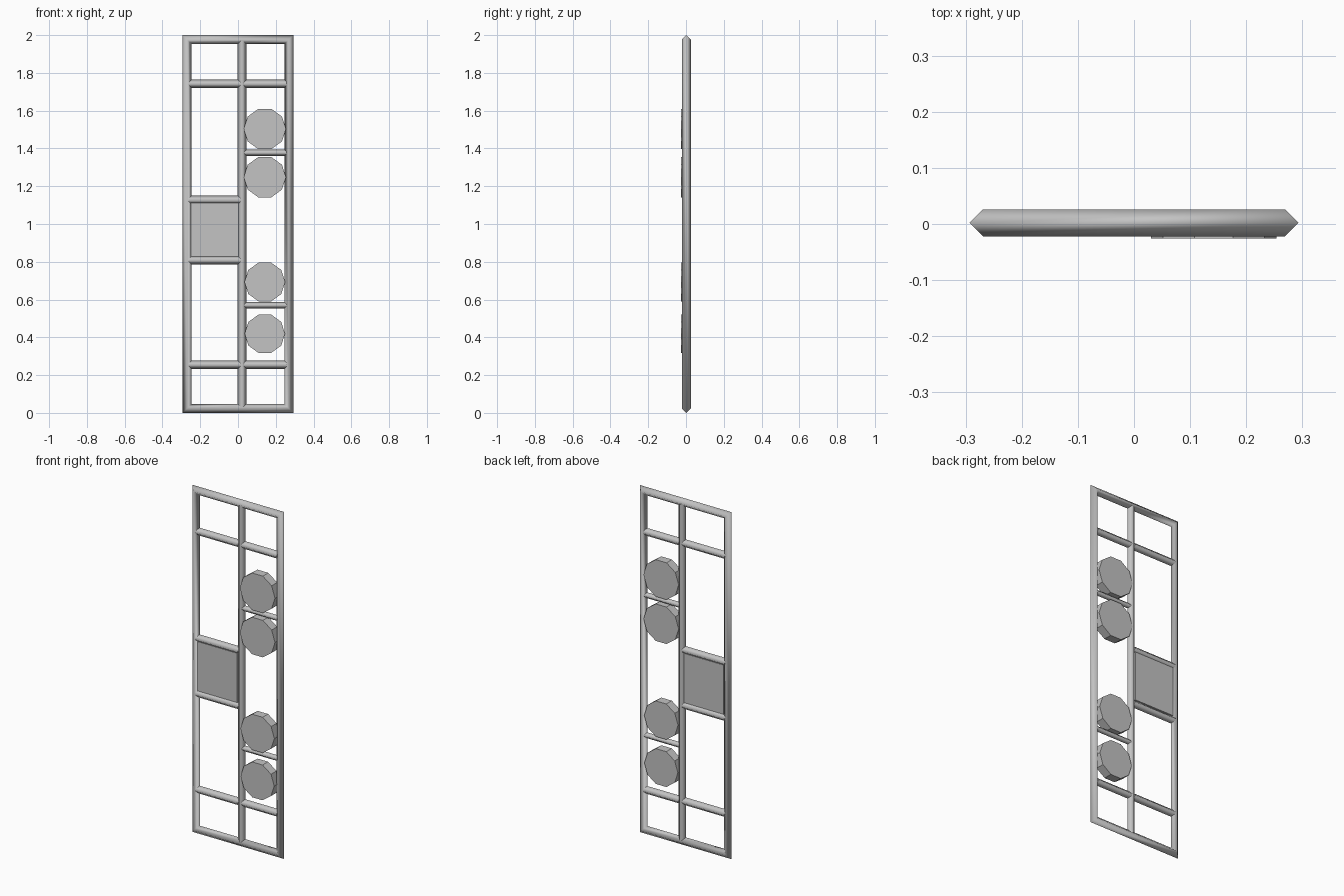
import bpy
import bmesh
from math import pi
from mathutils import Matrix, Vector

cube = bpy.data.objects.get("Cube")
if cube:
    bpy.data.objects.remove(cube, do_unlink=True)

grey = bpy.data.materials.new("plain grey")
grey.use_nodes = True
grey.diffuse_color = (0.55, 0.55, 0.55, 1)
grey.node_tree.nodes["Principled BSDF"].inputs["Base Color"].default_value = grey.diffuse_color

MID_Y = 0.002     # depth of the bar axes
R = 0.024         # half width of the main bars


def finish(name, bm, smooth):
    bmesh.ops.recalc_face_normals(bm, faces=bm.faces)
    for f in bm.faces:
        f.smooth = smooth and len(f.verts) == 4
    mesh = bpy.data.meshes.new(name)
    bm.to_mesh(mesh)
    bm.free()
    mesh.materials.append(grey)
    obj = bpy.data.objects.new(name, mesh)
    bpy.context.collection.objects.link(obj)
    return obj


def bar(name, start, end, r):
    """Diamond-section bar between two (x, z) points."""
    a, b = (Vector((p[0], MID_Y, p[1])) for p in (start, end))
    side = Vector((0, 1, 0)).cross((b - a).normalized())
    section = [side * r, Vector((0, r, 0)), -side * r, Vector((0, -r, 0))]
    bm = bmesh.new()
    rings = [[bm.verts.new(p + o) for o in section] for p in (a, b)]
    for i in range(4):
        j = (i + 1) % 4
        bm.faces.new((rings[0][i], rings[0][j], rings[1][j], rings[1][i]))
    caps = [bm.faces.new(ring) for ring in rings]
    obj = finish(name, bm, True)
    for poly in obj.data.polygons[-len(caps):]:
        poly.use_smooth = False


# Outer frame: diamond section with mitred corners
def outer_frame(half_w, half_h):
    bm = bmesh.new()
    rings = []
    for sx, sz in ((-1, -1), (1, -1), (1, 1), (-1, 1)):
        rings.append([bm.verts.new((sx * (half_w + o), MID_Y + y, 1 + sz * (half_h + o)))
                      for o, y in ((R, 0), (0, -R), (-R, 0), (0, R))])
    for c in range(4):
        for i in range(4):
            n, j = (c + 1) % 4, (i + 1) % 4
            bm.faces.new((rings[c][i], rings[c][j], rings[n][j], rings[n][i]))
    finish("outer_frame", bm, True)


outer_frame(0.269, 0.976)

# Upright divider and cross bars
MID_X = 0.022
bar("middle_upright", (MID_X, 0.03), (MID_X, 1.97), 0.0235)
for i, z in enumerate((0.255, 0.808, 1.127, 1.742)):
    bar(f"right_cross_bar_{i + 1}", (-0.262, z), (0.012, z), 0.023)
for i, (z, r) in enumerate(((0.255, 0.023), (0.57, 0.017), (1.377, 0.017), (1.742, 0.023))):
    bar(f"left_cross_bar_{i + 1}", (0.032, z), (0.258, z), r)

# Square panel between two cross bars
bm = bmesh.new()
bmesh.ops.create_cube(bm, size=1, matrix=Matrix.Translation((-0.124, MID_Y, 0.97))
                      @ Matrix.Diagonal((0.252, 0.024, 0.284, 1)))
finish("square_panel", bm, False)

# Ten-sided discs
for i, (z, r) in enumerate(((0.419, 0.107), (0.693, 0.108), (1.248, 0.112), (1.503, 0.112))):
    bm = bmesh.new()
    bmesh.ops.create_cone(bm, cap_ends=True, segments=10, radius1=r, radius2=r, depth=0.05,
                          matrix=Matrix.Translation((0.142, -0.001, z))
                          @ Matrix.Rotation(pi / 2, 4, "X") @ Matrix.Rotation(pi / 2, 4, "Z"))
    finish(f"disc_{i + 1}", bm, False)
